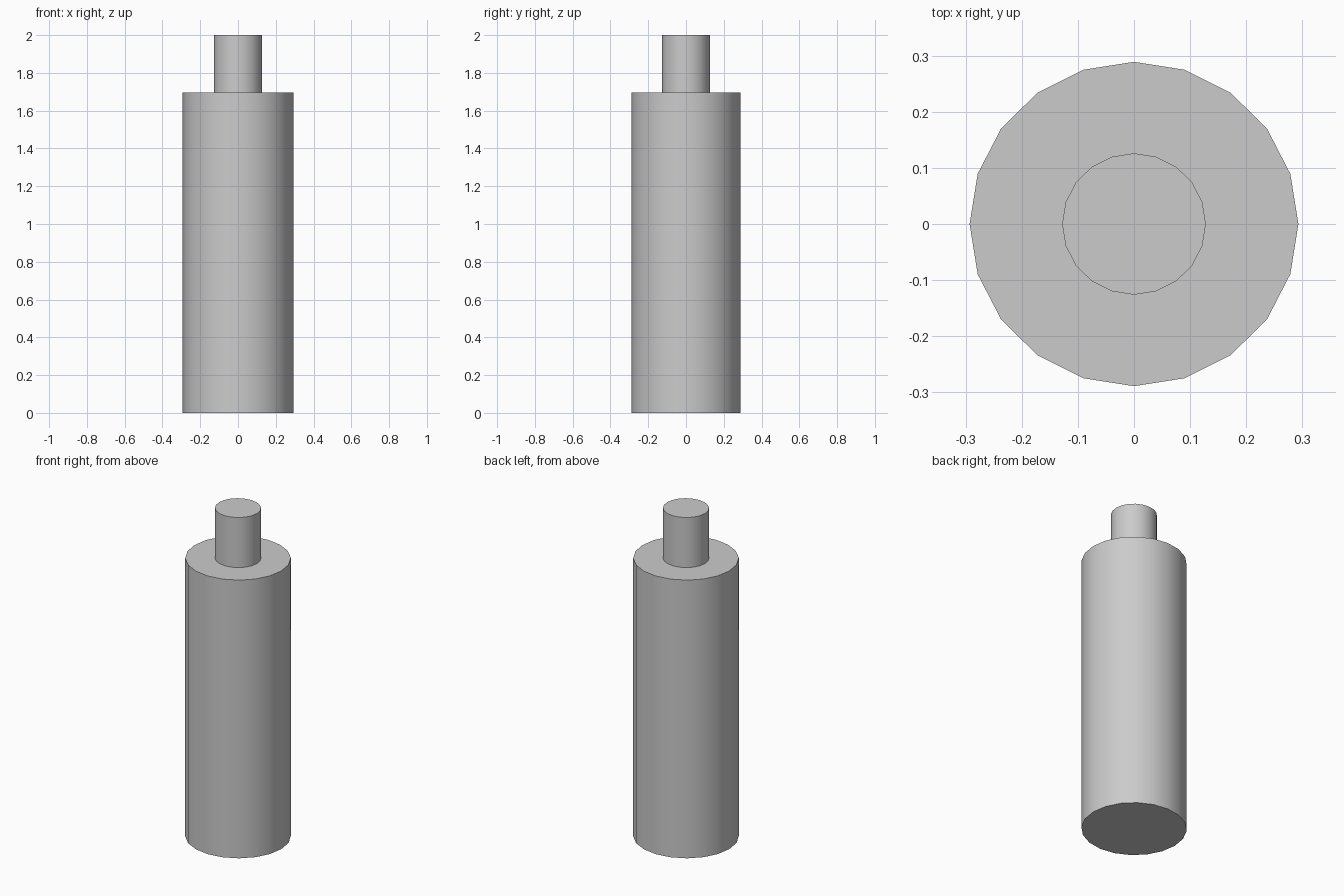
import bpy
import bmesh
from math import cos, sin, tau

if "Cube" in bpy.data.objects:
    bpy.data.objects.remove(bpy.data.objects["Cube"])

SIDES = 20
# Stepped profile: (x radius, y radius, height)
PROFILE = [
    (0.293, 0.289, 0.0),     # base
    (0.293, 0.289, 1.695),   # shoulder outer edge
    (0.128, 0.126, 1.695),   # neck root
    (0.128, 0.126, 2.0),     # neck top
]


def ring(bm, rx, ry, z):
    return [bm.verts.new((rx * cos(tau * i / SIDES), ry * sin(tau * i / SIDES), z))
            for i in range(SIDES)]


# Canister body with narrow neck, as one closed shell
bm = bmesh.new()
rings = [ring(bm, *p) for p in PROFILE]
for low, high in zip(rings, rings[1:]):
    for i in range(SIDES):
        j = (i + 1) % SIDES
        bm.faces.new((low[i], low[j], high[j], high[i]))

# End caps
bm.faces.new(rings[0][::-1])
bm.faces.new(rings[-1])

mesh = bpy.data.meshes.new("necked_cylinder")
bm.to_mesh(mesh)
bm.free()
obj = bpy.data.objects.new("necked_cylinder", mesh)
bpy.context.collection.objects.link(obj)

# Smooth round walls, sharp rims
bpy.context.view_layer.objects.active = obj
obj.select_set(True)
bpy.ops.object.shade_smooth_by_angle()
